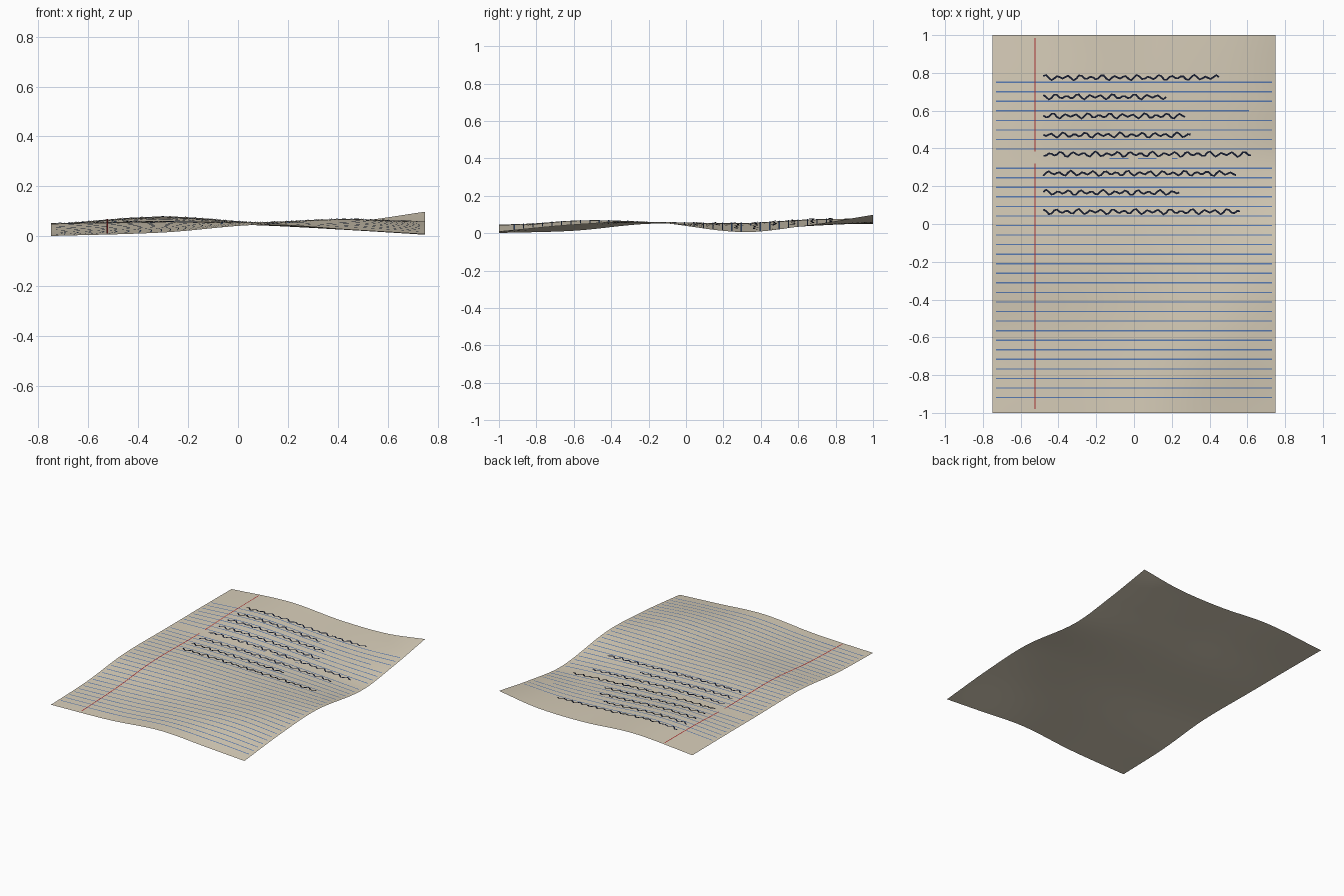
import bpy, bmesh, math

if "Cube" in bpy.data.objects:
    bpy.data.objects.remove(bpy.data.objects["Cube"])

# control heights of the rippled sheet: rows run front to back, columns left to right
XS = [-0.75, -0.3, 0.1, 0.45, 0.75]
YS = [-1, -0.6, -0.2, 0.3, 0.65, 1]
H = [[0.001, 0.015, 0.046, 0.026, 0.008],
     [0.013, 0.032, 0.054, 0.067, 0.045],
     [0.050, 0.058, 0.057, 0.060, 0.060],
     [0.050, 0.054, 0.043, 0.025, 0.006],
     [0.050, 0.073, 0.052, 0.038, 0.042],
     [0.048, 0.079, 0.055, 0.058, 0.098]]


def smooth(xs, vs, x):
    """Smooth curve through uneven points."""
    n = len(xs)

    def slope(i):
        a, b = max(i - 1, 0), min(i + 1, n - 1)
        return (vs[b] - vs[a]) / (xs[b] - xs[a])

    i = 0
    while i < n - 2 and x > xs[i + 1]:
        i += 1
    h = xs[i + 1] - xs[i]
    t = (x - xs[i]) / h
    return ((2*t**3 - 3*t*t + 1) * vs[i] + (t**3 - 2*t*t + t) * h * slope(i)
            + (3*t*t - 2*t**3) * vs[i + 1] + (t**3 - t*t) * h * slope(i + 1))


def height(x, y):
    return smooth(YS, [smooth(XS, row, x) for row in H], y)


def material(name, color):
    m = bpy.data.materials.new(name)
    m.diffuse_color = (*color, 1)
    m.use_nodes = True
    m.node_tree.nodes["Principled BSDF"].inputs["Base Color"].default_value = m.diffuse_color
    return m


PAPER = material("cream paper", (0.69, 0.62, 0.49))
BLUE = material("rule blue", (0.10, 0.20, 0.45))
RED = material("margin red", (0.42, 0.03, 0.03))
INK = material("dark ink", (0.008, 0.012, 0.03))


def finish(name, bm, mat):
    me = bpy.data.meshes.new(name)
    bm.to_mesh(me)
    bm.free()
    me.materials.append(mat)
    me.shade_smooth()
    ob = bpy.data.objects.new(name, me)
    bpy.context.collection.objects.link(ob)
    return ob


def ribbon(bm, pts, width, lift):
    """Flat strip along a path, draped just above the sheet."""
    pairs = []
    for i, (x, y) in enumerate(pts):
        ax, ay = pts[max(i - 1, 0)]
        bx, by = pts[min(i + 1, len(pts) - 1)]
        d = math.hypot(bx - ax, by - ay)
        nx, ny = -(by - ay) / d * width / 2, (bx - ax) / d * width / 2
        pairs.append([bm.verts.new((px, py, height(px, py) + lift))
                      for px, py in ((x - nx, y - ny), (x + nx, y + ny))])
    for (a, b), (c, d) in zip(pairs, pairs[1:]):
        bm.faces.new((a, c, d, b))


def straight(a, b, step=0.04):
    n = max(2, round(math.dist(a, b) / step))
    return [(a[0] + (b[0] - a[0]) * i / n, a[1] + (b[1] - a[1]) * i / n)
            for i in range(n + 1)]


# paper sheet
bm = bmesh.new()
bmesh.ops.create_grid(bm, x_segments=45, y_segments=60, size=1)
for v in bm.verts:
    v.co.x *= 0.75
    v.co.z = height(v.co.x, v.co.y)
finish("paper_sheet", bm, PAPER)

# blue ruled lines, one of them broken into dashes
bm = bmesh.new()
for i in range(34):
    y = 0.751 - i * 0.0506
    spans = [(-0.73, 0.73)]
    if i == 3:
        spans = [(-0.73, 0.61)]
    if i == 8:
        spans = [(-0.13, -0.03), (0.02, 0.12), (0.2, 0.23)]
    for a, b in spans:
        ribbon(bm, straight((a, y), (b, y)), 0.0065, 0.002)
finish("ruled_lines", bm, BLUE)

# red margin line with a small gap
bm = bmesh.new()
for a, b in ((-0.98, 0.32), (0.385, 0.985)):
    ribbon(bm, straight((-0.525, a), (-0.525, b)), 0.006, 0.003)
finish("margin_line", bm, RED)

# rows of wavy pen strokes
bm = bmesh.new()
ENDS = [0.45, 0.17, 0.27, 0.30, 0.62, 0.54, 0.24, 0.56]
for row, end in enumerate(ENDS):
    y = 0.775 - row * 0.1014
    n = round((end + 0.48) / 0.0145)
    pts = []
    for k in range(n + 1):
        x = -0.48 + (end + 0.48) * k / n
        wave = 0.010 * math.sin(x * 104 + row) + 0.005 * math.sin(x * 63 + row * 2)
        pts.append((x, y + wave))
    ribbon(bm, pts, 0.010, 0.004)
finish("pen_strokes", bm, INK)
